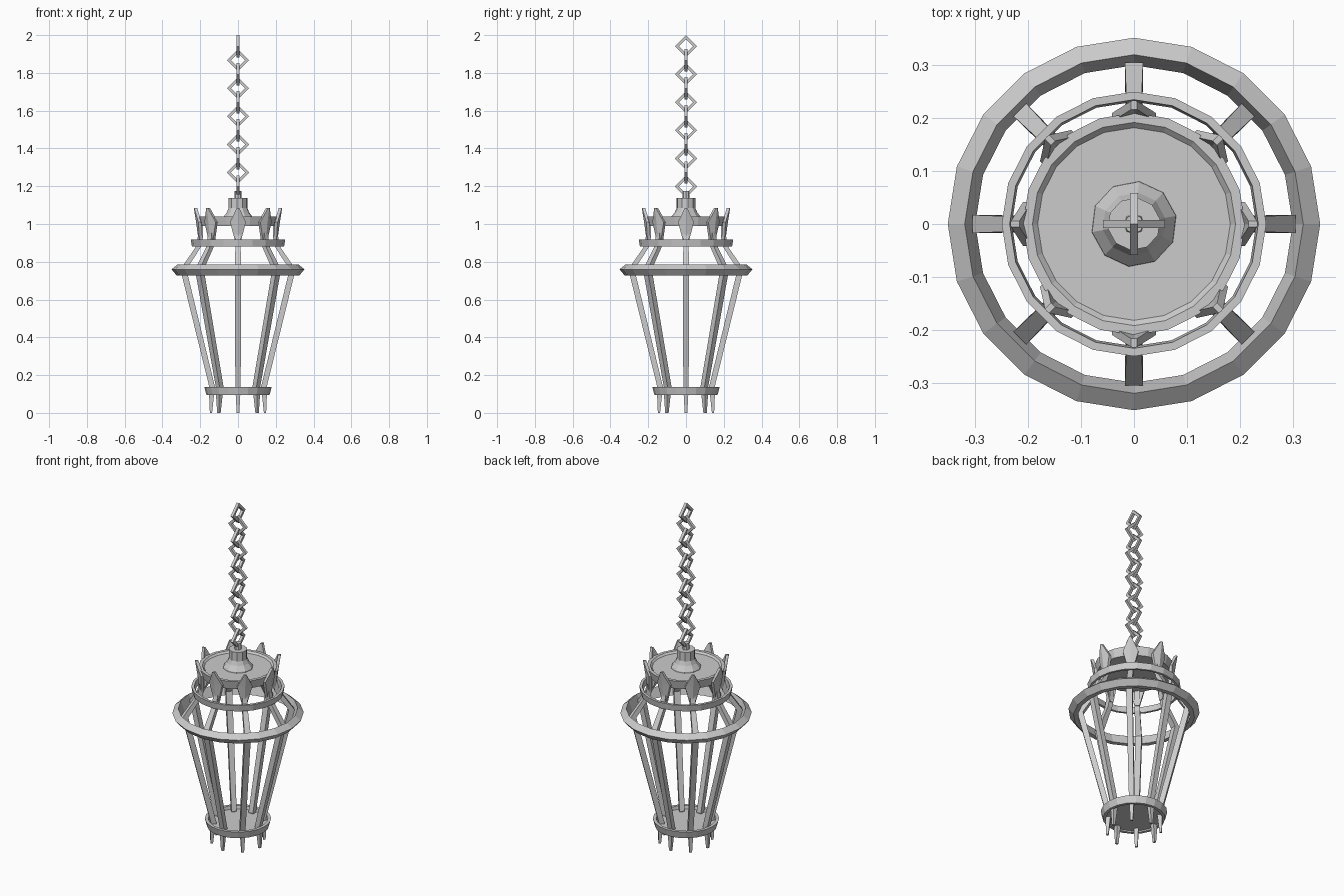
import bpy
from math import sin, cos, pi, radians
from mathutils import Matrix

if "Cube" in bpy.data.objects:
    bpy.data.objects.remove(bpy.data.objects["Cube"])


def make(name, verts, faces):
    me = bpy.data.meshes.new(name)
    me.from_pydata(verts, [], faces)
    ob = bpy.data.objects.new(name, me)
    bpy.context.collection.objects.link(ob)
    return ob


def lathe(name, profile, n, closed=True, rot=0.0):
    """Spin (r, z) points about z; closed profiles make rings, open ones get capped ends."""
    m = len(profile)
    verts = [(r * cos(rot + 2 * pi * i / n), r * sin(rot + 2 * pi * i / n), z)
             for i in range(n) for r, z in profile]
    faces = []
    for i in range(n):
        j = (i + 1) % n
        for k in range(m if closed else m - 1):
            l = (k + 1) % m
            faces.append((i * m + k, j * m + k, j * m + l, i * m + l))
    if not closed:
        faces.append([i * m for i in reversed(range(n))])
        faces.append([i * m + m - 1 for i in range(n)])
    return make(name, verts, faces)


def loft(name, sections, angle):
    """Skin between equal-length loops of points, then turn about z."""
    m = len(sections[0])
    verts = [p for s in sections for p in s]
    faces = [tuple(reversed(range(m)))]
    for s in range(len(sections) - 1):
        for k in range(m):
            l = (k + 1) % m
            faces.append((s * m + k, s * m + l, (s + 1) * m + l, (s + 1) * m + k))
    faces.append(tuple(range((len(sections) - 1) * m, len(sections) * m)))
    ob = make(name, verts, faces)
    ob.matrix_world = Matrix.Rotation(angle, 4, 'Z')
    return ob


# Horizontal hoops
lathe("wide_hoop", [(.300, .728), (.325, .728), (.352, .760), (.320, .786)], 20)
lathe("upper_hoop", [(.231, .880), (.244, .880), (.250, .917), (.235, .917)], 20)
lathe("bottom_hoop", [(.150, .095), (.167, .095), (.178, .136), (.160, .136)], 20)
lathe("bottom_plate", [(.155, .105), (.158, .118)], 20, closed=False)

# Roof disc with shallow rim, and flared neck
lathe("roof_disc", [(.198, .990), (.210, 1.040), (.192, 1.040), (.182, 1.030)], 20, closed=False)
lathe("neck", [(.082, 1.025), (.080, 1.036), (.060, 1.062), (.050, 1.085), (.050, 1.138)],
      10, closed=False, rot=radians(11))
lathe("neck_stud", [(.020, 1.13), (.018, 1.175)], 8, closed=False)

# Cage bars: r, z, radial half thickness, half width
BAR = [(.143, 0, .006, .007), (.140, .095, .013, .012), (.134, .125, .015, .014),
       (.289, .760, .016, .017), (.212, .875, .014, .014), (.198, .935, .014, .014),
       (.195, 1.0, .010, .012)]
# Leaf finials: r, z, half width
LEAF = [(.207, .900, .013), (.222, 1.010, .042), (.234, 1.086, .006)]
for i in range(8):
    a = i * pi / 4
    loft(f"cage_bar_{i + 1}",
         [[(r + t, -w, z), (r + t, w, z), (r - t, w, z), (r - t, -w, z)] for r, z, t, w in BAR], a)
    loft(f"leaf_{i + 1}",
         [[(r, 0, z), (r - .3 * w, w, z), (r - .3 * w - .016, w, z), (r - .018, 0, z),
           (r - .3 * w - .016, -w, z), (r - .3 * w, -w, z)] for r, z, w in LEAF], a)

# Chain of diamond links, alternately turned by a quarter
for i in range(11):
    link = lathe(f"chain_link_{i + 1}",
                 [(.038, -.008), (.059, -.008), (.059, .008), (.038, .008)], 4)
    turn = Matrix.Rotation(0 if i % 2 else pi / 2, 4, 'Z')
    link.matrix_world = (Matrix.Translation((0, 0, 1.199 + i * .0742)) @ turn
                         @ Matrix.Rotation(pi / 2, 4, 'X'))
